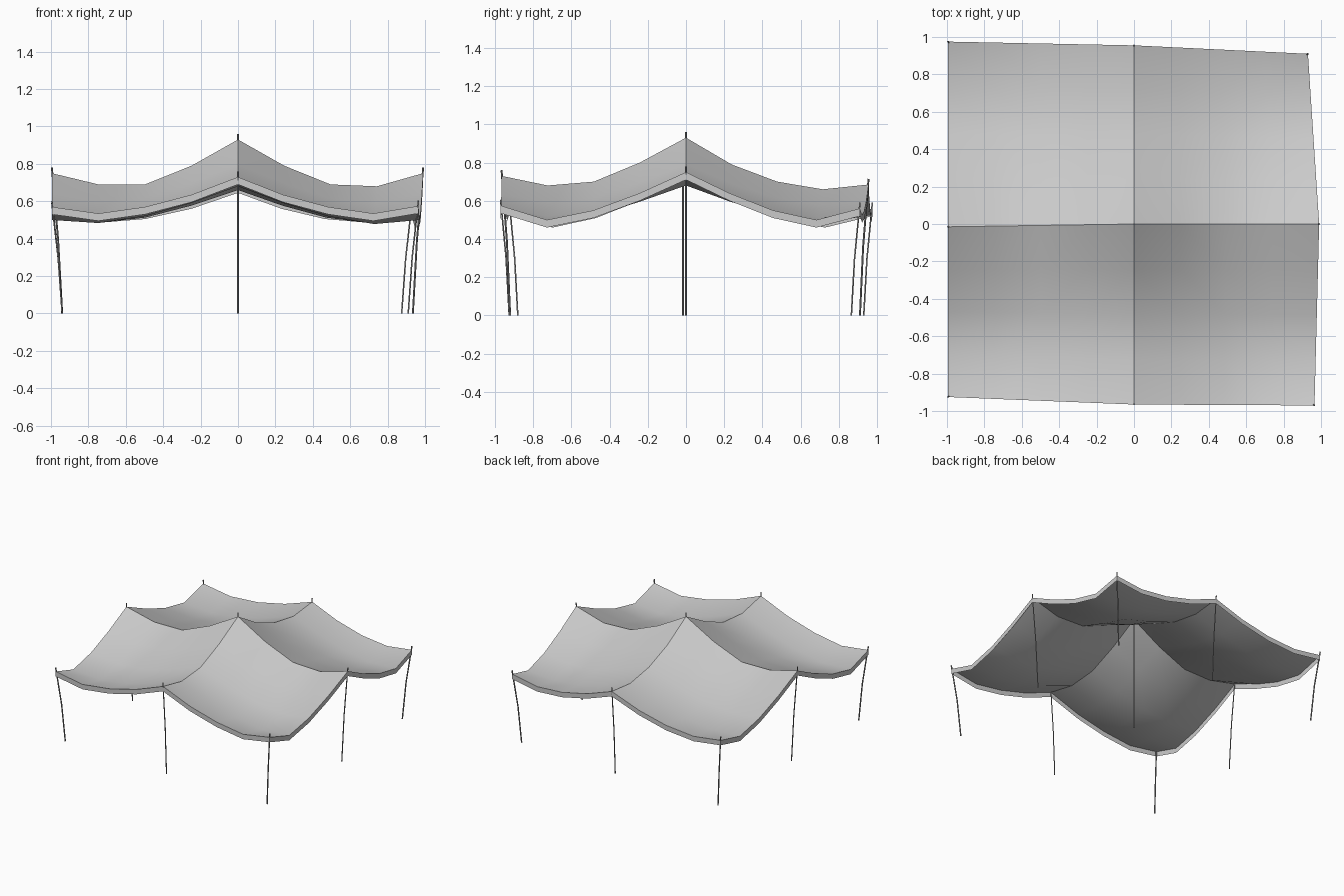
import bpy, bmesh
from mathutils import Vector

cube = bpy.data.objects.get("Cube")
if cube:
    bpy.data.objects.remove(cube)


def material(name, rgb):
    m = bpy.data.materials.new(name)
    m.use_nodes = True
    m.diffuse_color = (*rgb, 1)
    m.node_tree.nodes["Principled BSDF"].inputs["Base Color"].default_value = (*rgb, 1)
    return m


CLOTH = material("grey cloth", (0.6, 0.6, 0.6))
STEEL = material("pole steel", (0.3, 0.3, 0.3))

# Support points of the canopy, keyed by (side in x, side in y)
TOP = {
    (-1, -1): (-0.995, -0.925, 0.57), (0, -1): (0, -0.965, 0.73), (1, -1): (0.965, -0.97, 0.575),
    (-1, 0): (-0.995, -0.015, 0.75), (0, 0): (0, 0, 0.93), (1, 0): (0.99, 0, 0.75),
    (-1, 1): (-0.995, 0.975, 0.56), (0, 1): (0, 0.955, 0.685), (1, 1): (0.93, 0.91, 0.56),
}
TOP = {k: Vector(p) for k, p in TOP.items()}

# Heights at the quarter points of each sagging line, from the higher support
RIDGE = {(1, 0): (0.79, 0.69, 0.68), (-1, 0): (0.79, 0.69, 0.69),
         (0, 1): (0.79, 0.70, 0.66), (0, -1): (0.80, 0.70, 0.68)}
EDGE = {"front": (0.635, 0.57, 0.535), "back": (0.60, 0.545, 0.525), "side": (0.64, 0.55, 0.50)}
N = 4


def sagging_line(a, b, heights):
    pts = [a.lerp(b, i / N) for i in range(N + 1)]
    for p, z in zip(pts[1:-1], heights):
        p.z = z
    return pts


def ridge(k):
    return sagging_line(TOP[0, 0], TOP[k], RIDGE[k])


def edge_x(sx, sy):
    return sagging_line(TOP[0, sy], TOP[sx, sy], EDGE["front" if sy < 0 else "back"])


def edge_y(sx, sy):
    return sagging_line(TOP[sx, 0], TOP[sx, sy], EDGE["side"])


def grid_mesh(name, rows, mat, flip=False):
    bm = bmesh.new()
    v = [[bm.verts.new(p) for p in row] for row in rows]
    for i in range(len(v) - 1):
        for j in range(len(v[0]) - 1):
            f = bm.faces.new((v[i][j], v[i + 1][j], v[i + 1][j + 1], v[i][j + 1]))
            f.smooth = True
            if flip:
                f.normal_flip()
    me = bpy.data.meshes.new(name)
    bm.to_mesh(me)
    bm.free()
    me.materials.append(mat)
    ob = bpy.data.objects.new(name, me)
    bpy.context.collection.objects.link(ob)
    return ob


# Four sagging cloth panels, each blended between its four boundary lines
for sx in (-1, 1):
    for sy in (-1, 1):
        rx, ry = ridge((sx, 0)), ridge((0, sy))
        ex, ey = edge_x(sx, sy), edge_y(sx, sy)
        rows = []
        for i in range(N + 1):
            u, row = i / N, []
            for j in range(N + 1):
                w = j / N
                inner = rx[0].lerp(rx[N], u)
                outer = ex[0].lerp(ex[N], u)
                p = rx[i].lerp(ex[i], w) + ry[j].lerp(ey[j], u) - inner.lerp(outer, w)
                p.z += 0.6 * u * (1 - u) * w * (1 - w)
                row.append(p)
            rows.append(row)
        name = f"canopy_{'front' if sy < 0 else 'back'}_{'left' if sx > 0 else 'right'}"
        grid_mesh(name, rows, CLOTH, flip=sx * sy < 0)

# Narrow valance hanging from every outer edge
DROP = Vector((0, 0, -0.04))
for s in (-1, 1):
    for label, line in (
        ("front" if s < 0 else "back", edge_x(-1, s)[::-1] + edge_x(1, s)[1:]),
        ("left" if s > 0 else "right", edge_y(s, -1)[::-1] + edge_y(s, 1)[1:]),
    ):
        flip = label in ("back", "right")
        grid_mesh("valance_" + label, [line, [p + DROP for p in line]], CLOTH,
                  flip=label in ("back", "left")).data.shade_flat()

# Nine slim poles, slightly bowed, leaning in towards their feet
for (sx, sy), top in TOP.items():
    foot = Vector((top.x - 0.055 * sx, top.y - 0.045 * sy, 0.0))
    head = top + Vector((0, 0, 0.03))
    middle = foot.lerp(head, 0.5) - Vector((sx, sy, 0)) * 0.006
    cu = bpy.data.curves.new("pole", "CURVE")
    cu.dimensions = "3D"
    cu.bevel_depth = 0.005
    cu.bevel_resolution = 0
    cu.use_fill_caps = True
    sp = cu.splines.new("POLY")
    sp.points.add(2)
    for pt, co in zip(sp.points, (foot, middle, head)):
        pt.co = (*co, 1)
    cu.materials.append(STEEL)
    place = " ".join([{-1: "front", 0: "middle", 1: "back"}[sy],
                      {-1: "right", 0: "centre", 1: "left"}[sx]]).replace(" ", "_")
    bpy.context.collection.objects.link(bpy.data.objects.new("pole_" + place, cu))
